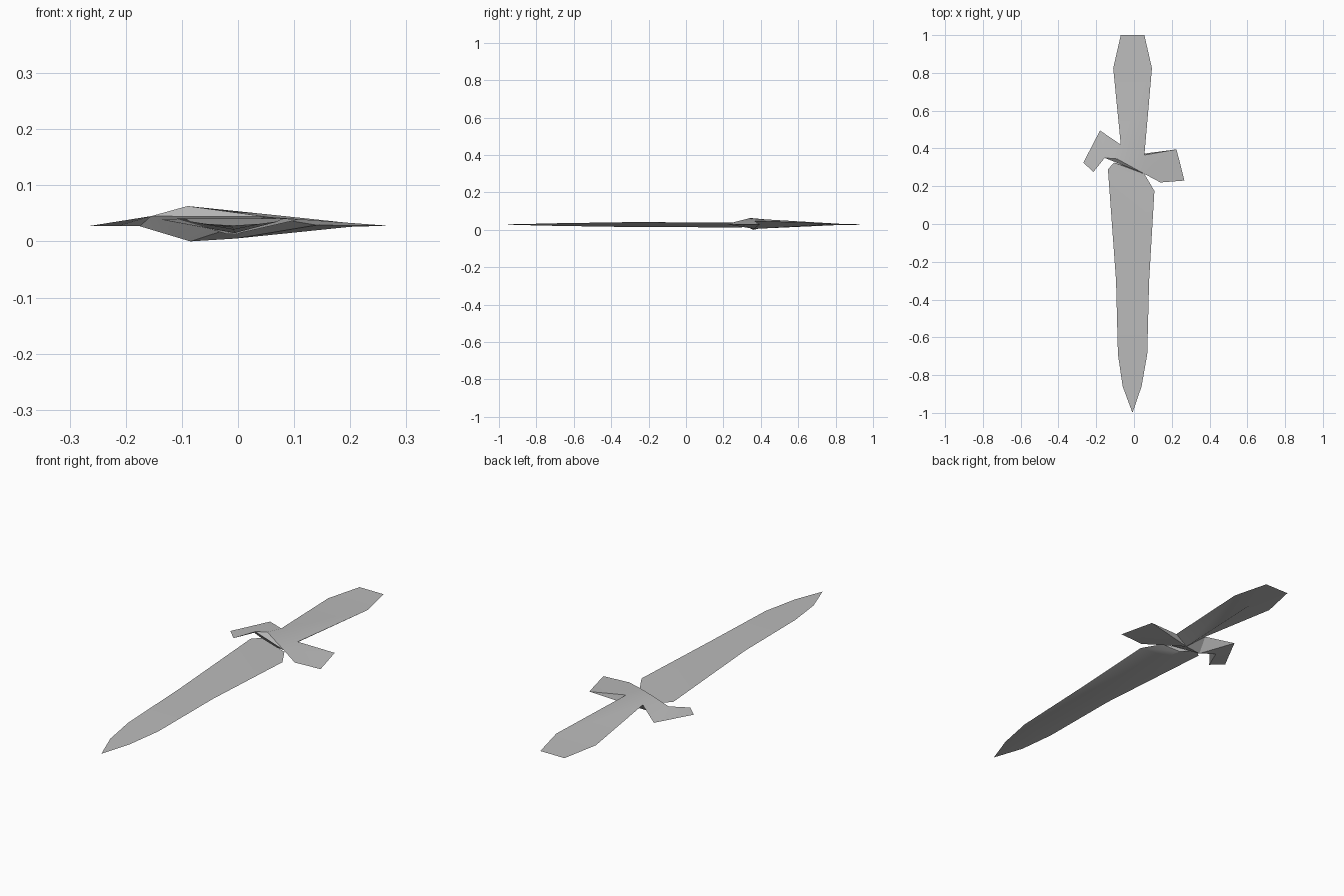
import bpy
import bmesh

steel = bpy.data.materials.new("grey_steel")
steel.diffuse_color = (0.5, 0.5, 0.5, 1.0)


def make_part(name, verts, faces):
    bm = bmesh.new()
    vs = [bm.verts.new(v) for v in verts]
    for f in faces:
        bm.faces.new([vs[i] for i in f])
    bmesh.ops.recalc_face_normals(bm, faces=bm.faces)
    mesh = bpy.data.meshes.new(name)
    bm.to_mesh(mesh)
    bm.free()
    mesh.materials.append(steel)
    ob = bpy.data.objects.new(name, mesh)
    bpy.context.collection.objects.link(ob)
    bpy.ops.object.select_all(action='DESELECT')
    ob.select_set(True)
    bpy.context.view_layer.objects.active = ob
    bpy.ops.object.shade_smooth_by_angle(angle=0.52)
    return ob


# Blade: flat upper side, ridge underneath; each station is left, right, ridge
stations = [
    ((-0.06, -0.86, 0.031), (0.04, -0.86, 0.031), (-0.01, -0.86, 0.025)),
    ((-0.085, -0.69, 0.035), (0.07, -0.69, 0.035), (-0.008, -0.69, 0.021)),
    ((-0.095, -0.30, 0.041), (0.08, -0.30, 0.041), (-0.006, -0.30, 0.015)),
    ((-0.138, 0.29, 0.039), (0.108, 0.175, 0.039), (-0.005, 0.23, 0.013)),
    ((-0.105, 0.325, 0.039), (0.055, 0.265, 0.039), (-0.02, 0.30, 0.013)),
]
verts = [(-0.008, -1.0, 0.028)] + [p for s in stations for p in s]
faces = [(0, 2, 1), (0, 1, 3), (0, 3, 2)]
for i in range(len(stations) - 1):
    l, r, k = 3 * i + 1, 3 * i + 2, 3 * i + 3
    faces += [(l, r, r + 3, l + 3), (r, k, k + 3, r + 3), (k, l, l + 3, k + 3)]
faces.append((13, 14, 15))
make_part("blade", verts, faces)

# Hilt: grip and skewed crossguard in one piece
hilt = [
    (-0.155, 0.35, 0.045), (-0.215, 0.275, 0.027), (-0.268, 0.325, 0.027),
    (-0.18, 0.495, 0.030),                                # left guard arm
    (-0.07, 0.42, 0.056), (-0.11, 0.825, 0.032), (-0.07, 1.0, 0.028),
    (0.055, 1.0, 0.028), (0.095, 0.825, 0.032), (0.055, 0.365, 0.048),  # grip
    (0.225, 0.395, 0.030), (0.267, 0.23, 0.028), (0.14, 0.22, 0.029),
    (0.05, 0.268, 0.044),                                 # right guard arm
    (-0.09, 0.345, 0.063),                                # guard peak
    (-0.085, 0.36, 0.0), (-0.005, 0.365, 0.005), (-0.007, 0.825, 0.026),
    (-0.175, 0.37, 0.027), (0.20, 0.30, 0.026),           # underside
]
top = [(0, 1, 2, 3), (0, 3, 4, 14), (14, 4, 9, 13), (0, 14, 13),
       (13, 9, 10), (13, 10, 11, 12), (4, 5, 8, 9), (5, 6, 7, 8)]
under = [(18, 0, 1), (18, 1, 2), (18, 2, 3), (18, 3, 15), (18, 15, 0),
         (3, 4, 15), (4, 16, 15), (4, 5, 17, 16), (5, 6, 17), (6, 7, 17),
         (7, 8, 17), (8, 9, 16, 17), (9, 10, 16), (10, 19, 16),
         (10, 11, 19), (11, 12, 19), (12, 16, 19),
         (12, 13, 16), (13, 15, 16), (13, 0, 15)]
make_part("hilt", hilt, top + under)
